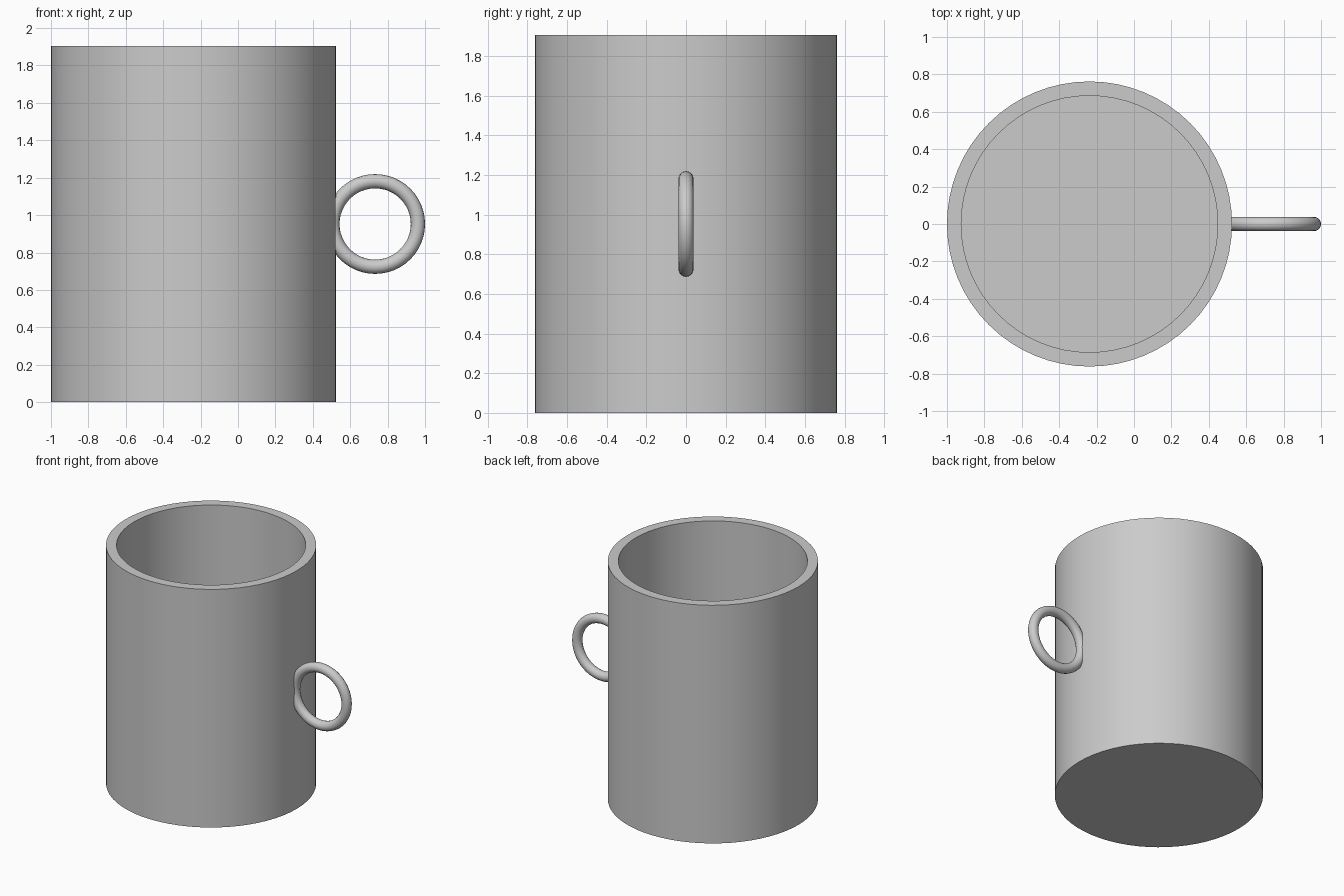
import bpy
import bmesh
import math
from mathutils import Matrix

cube = bpy.data.objects.get("Cube")
if cube:
    bpy.data.objects.remove(cube, do_unlink=True)

UNIT = 0.762               # outer radius of the cup
HEIGHT = 2.5 * UNIT
WALL = 0.1 * UNIT
CUP_X = UNIT - 1
SIDES = 64

grey = bpy.data.materials.new("plain_grey")
grey.use_nodes = True
grey.diffuse_color = (0.6, 0.6, 0.6, 1)
grey.node_tree.nodes["Principled BSDF"].inputs["Base Color"].default_value = grey.diffuse_color


def finish(obj):
    obj.data.materials.append(grey)
    bpy.ops.object.select_all(action="DESELECT")
    obj.select_set(True)
    bpy.context.view_layer.objects.active = obj
    bpy.ops.object.shade_smooth_by_angle(angle=math.radians(30))


# Cup body: solid cylinder whose top is inset and pushed down to form the cavity
bm = bmesh.new()
bmesh.ops.create_cone(bm, cap_ends=True, segments=SIDES, radius1=UNIT, radius2=UNIT,
                      depth=HEIGHT, matrix=Matrix.Translation((0, 0, HEIGHT / 2)))
top = max(bm.faces, key=lambda f: f.calc_center_median().z)
bmesh.ops.inset_region(bm, faces=[top], thickness=WALL)
floor = bmesh.ops.extrude_discrete_faces(bm, faces=[top])["faces"][0]
bmesh.ops.translate(bm, verts=floor.verts, vec=(0, 0, WALL - HEIGHT))
bmesh.ops.remove_doubles(bm, verts=bm.verts, dist=0.0001)
bmesh.ops.recalc_face_normals(bm, faces=bm.faces)
mesh = bpy.data.meshes.new("cup_body")
bm.to_mesh(mesh)
bm.free()
body = bpy.data.objects.new("cup_body", mesh)
body.location.x = CUP_X
bpy.context.collection.objects.link(body)
finish(body)

# Ring handle, sunk partly into the wall
bpy.ops.mesh.primitive_torus_add(
    major_radius=0.3 * UNIT, minor_radius=0.05 * UNIT, major_segments=48, minor_segments=16,
    location=(1 - 0.35 * UNIT, 0, HEIGHT / 2), rotation=(math.pi / 2, 0, 0))
handle = bpy.context.object
handle.name = "ring_handle"
finish(handle)
